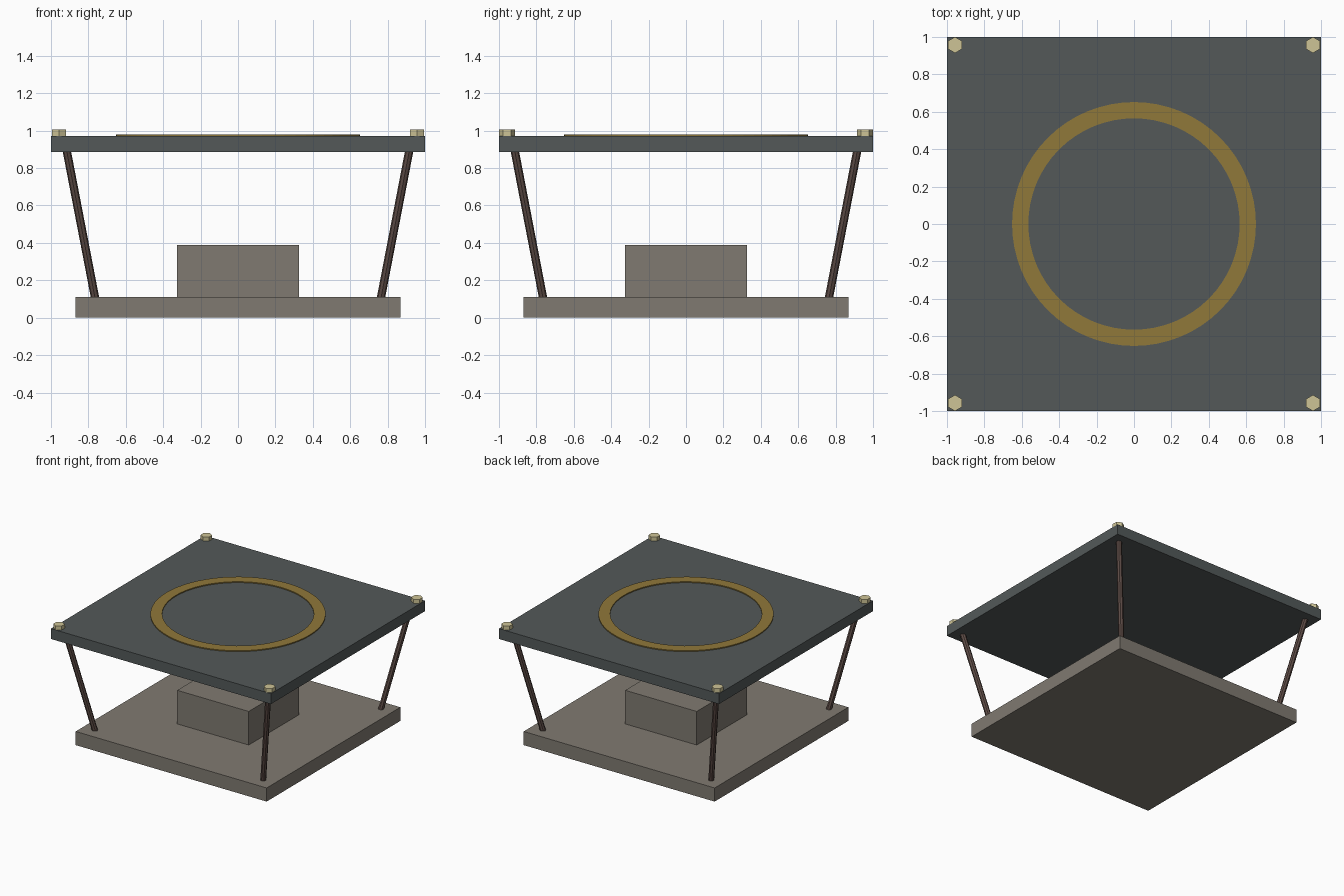
import bpy, bmesh, math
from mathutils import Vector

cube = bpy.data.objects.get("Cube")
if cube:
    bpy.data.objects.remove(cube, do_unlink=True)


def linear(c):
    c /= 255
    return c / 12.92 if c <= 0.04045 else ((c + 0.055) / 1.055) ** 2.4


def material(name, *rgb):
    mat = bpy.data.materials.new(name)
    mat.use_nodes = True
    colour = (*[linear(c) for c in rgb], 1)
    mat.diffuse_color = colour
    mat.node_tree.nodes["Principled BSDF"].inputs["Base Color"].default_value = colour
    return mat


stone = material("warm grey stone", 128, 122, 113)
slate = material("dark slate", 83, 89, 89)
gold = material("dull gold", 144, 120, 58)
brass = material("pale brass", 206, 196, 150)
wood = material("dark brown", 96, 78, 72)


def finish(bm, name, mat):
    bmesh.ops.recalc_face_normals(bm, faces=bm.faces)
    mesh = bpy.data.meshes.new(name)
    bm.to_mesh(mesh)
    bm.free()
    mesh.materials.append(mat)
    obj = bpy.data.objects.new(name, mesh)
    bpy.context.collection.objects.link(obj)
    return obj


def slab(name, half, z0, z1, mat):
    bm = bmesh.new()
    bmesh.ops.create_cube(bm, size=2)
    for v in bm.verts:
        v.co = (v.co.x * half, v.co.y * half, z1 if v.co.z > 0 else z0)
    return finish(bm, name, mat)


def rod(name, start, end, radius, sides, mat, turn=0):
    start, end = Vector(start), Vector(end)
    bm = bmesh.new()
    bmesh.ops.create_cone(bm, cap_ends=True, segments=sides, radius1=radius,
                          radius2=radius, depth=(end - start).length)
    obj = finish(bm, name, mat)
    obj.location = (start + end) / 2
    if turn is None:
        obj.rotation_euler = (end - start).to_track_quat('Z', 'Y').to_euler()
    else:
        obj.rotation_euler.z = turn
    return obj


# Plates and central block
slab("base_plate", 0.868, 0, 0.112, stone)
slab("center_block", 0.325, 0.112, 0.388, stone)
slab("top_plate", 1.0, 0.887, 0.972, slate)

# Ring lying on the top plate, spun from a rectangular profile
bm = bmesh.new()
profile = [bm.verts.new((r, 0, z)) for r, z in
           ((0.565, 0.971), (0.652, 0.971), (0.652, 0.98), (0.565, 0.98))]
edges = [bm.edges.new((profile[i], profile[(i + 1) % 4])) for i in range(4)]
bmesh.ops.spin(bm, geom=profile + edges, cent=(0, 0, 0), axis=(0, 0, 1),
               angle=math.tau, steps=64)
bmesh.ops.remove_doubles(bm, verts=bm.verts, dist=0.0005)
finish(bm, "top_ring", gold)

# Slanted legs and hexagonal bolts at each corner
for sx, side in ((1, "left"), (-1, "right")):
    for sy, end in ((-1, "front"), (1, "back")):
        rod(f"{end}_{side}_leg", (sx * 0.763, sy * 0.763, 0.1),
            (sx * 0.917, sy * 0.917, 0.9), 0.022, 8, wood, turn=None)
        rod(f"{end}_{side}_bolt", (sx * 0.957, sy * 0.957, 0.96),
            (sx * 0.957, sy * 0.957, 1.005), 0.043, 6, brass)
